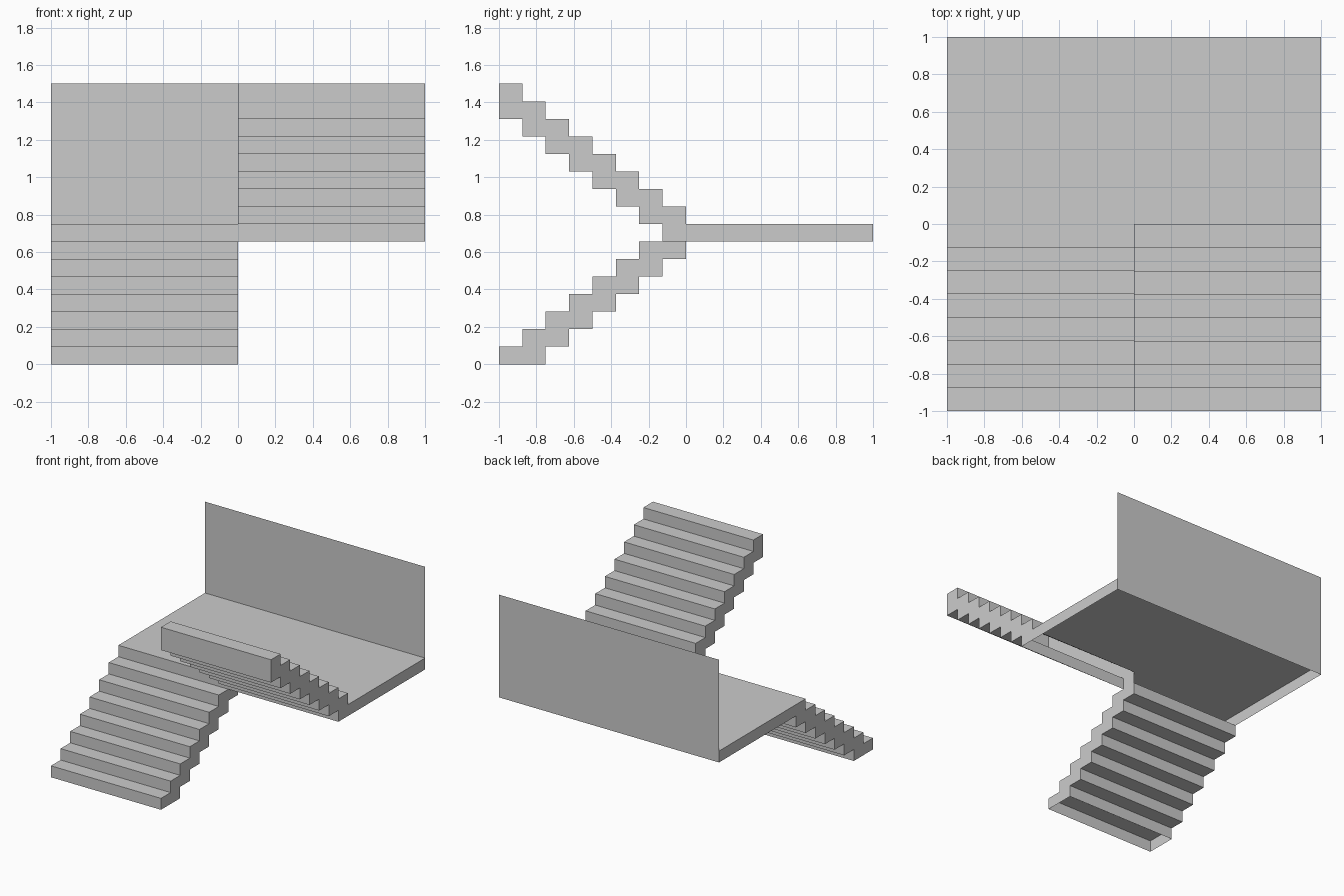
import bpy, bmesh

if "Cube" in bpy.data.objects:
    bpy.data.objects.remove(bpy.data.objects["Cube"])

RISE, RUN, N = 1.5 / 16, 0.125, 8


def finish(name, bm):
    bmesh.ops.remove_doubles(bm, verts=bm.verts, dist=1e-5)
    bmesh.ops.recalc_face_normals(bm, faces=bm.faces)
    mesh = bpy.data.meshes.new(name)
    bm.to_mesh(mesh)
    bm.free()
    bpy.context.collection.objects.link(bpy.data.objects.new(name, mesh))


def flight(name, outline, x0, x1, open_edges):
    """Extrude a closed (y, z) outline along x, leaving some edges unfaced."""
    bm = bmesh.new()
    a = [bm.verts.new((x0, y, z)) for y, z in outline]
    b = [bm.verts.new((x1, y, z)) for y, z in outline]
    bm.faces.new(a)
    bm.faces.new(b[::-1])
    n = len(outline)
    for i in range(n):
        j = (i + 1) % n
        if i not in open_edges:
            bm.faces.new((a[j], a[i], b[i], b[j]))
    finish(name, bm)


# Lower flight: treads going up, then the stepped underside coming back down
pts = []
for i in range(N):
    y = -1 + i * RUN
    pts += [(y, i * RISE), (y, (i + 1) * RISE)]
pts.append((0, N * RISE))
joint = len(pts) - 1                     # opening into the hollow landing
pts.append((0, (N - 1) * RISE))
for i in range(N - 2, -1, -1):
    y = -1 + (i + 2) * RUN
    if i < N - 2:
        pts.append((y, (i + 1) * RISE))
    pts.append((y, i * RISE))
flight("lower_flight", pts, -1, 0, {joint, len(pts) - 1})   # foot is open too

# Upper flight: treads rising towards the front, stepped underside returning
pts = [(0, 8 * RISE)]
for j in range(N):
    pts += [(-j * RUN, (9 + j) * RISE), (-(j + 1) * RUN, (9 + j) * RISE)]
for j in range(N - 1, -1, -1):
    pts += [(-(j + 1) * RUN, (7 + j) * RISE), (-j * RUN, (7 + j) * RISE)]
n = len(pts)
flight("upper_flight", pts, 0, 1, {n - 2, n - 1})           # base is open

# Landing: hollow slab with open underside, its back edge rising as a thin wall
bm = bmesh.new()
lo, hi, top = 7 * RISE, 8 * RISE, 16 * RISE
for quad in (
    [(-1, 0, hi), (1, 0, hi), (1, 1, hi), (-1, 1, hi)],
    [(1, 0, lo), (1, 1, lo), (1, 1, hi), (1, 0, hi)],
    [(-1, 1, lo), (-1, 0, lo), (-1, 0, hi), (-1, 1, hi)],
    [(1, 1, lo), (-1, 1, lo), (-1, 1, hi), (1, 1, hi)],
):
    bm.faces.new([bm.verts.new(p) for p in quad])
finish("landing", bm)

bm = bmesh.new()
bm.faces.new([bm.verts.new(p) for p in
              [(1, 1, hi), (-1, 1, hi), (-1, 1, top), (1, 1, top)]])
finish("back_wall", bm)
